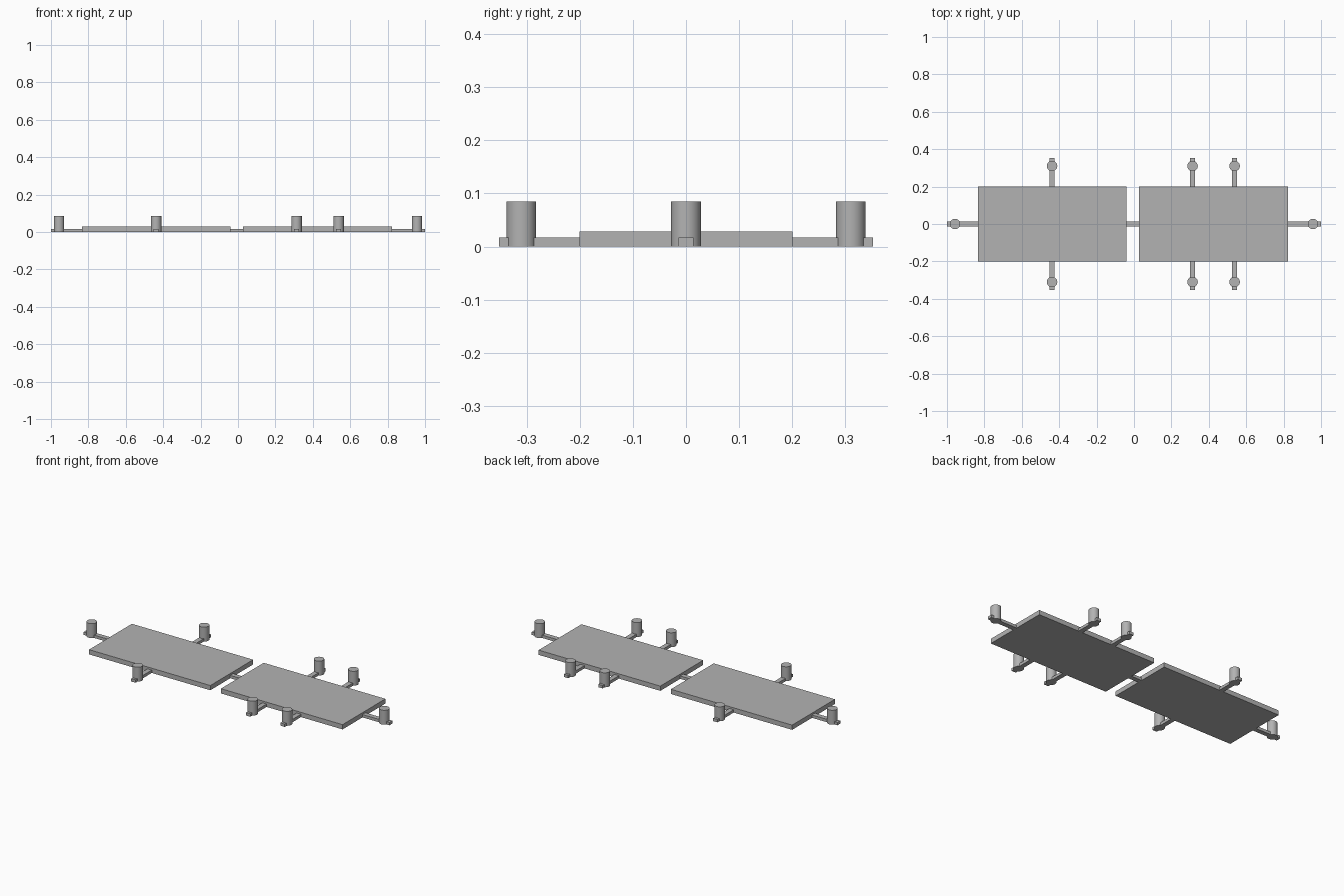
import bpy

cube = bpy.data.objects.get("Cube")
if cube:
    bpy.data.objects.remove(cube, do_unlink=True)

grey = bpy.data.materials.new("plain grey")
grey.use_nodes = True
colour = (0.45, 0.45, 0.45, 1)
grey.diffuse_color = colour
grey.node_tree.nodes["Principled BSDF"].inputs["Base Color"].default_value = colour

PLATE_H, ARM_H, ARM_W = 0.028, 0.017, 0.028
POST_R, POST_H = 0.028, 0.085
HALF_DEPTH, ARM_END, POST_Y = 0.2, 0.352, 0.31


def box(name, x0, x1, y0, y1, height):
    bpy.ops.mesh.primitive_cube_add(
        size=1, location=((x0 + x1) / 2, (y0 + y1) / 2, height / 2))
    ob = bpy.context.object
    ob.name = name
    ob.scale = (x1 - x0, y1 - y0, height)
    bpy.ops.object.transform_apply(location=False, rotation=False, scale=True)
    ob.data.materials.append(grey)


def post(name, x, y):
    bpy.ops.mesh.primitive_cylinder_add(
        vertices=32, radius=POST_R, depth=POST_H, location=(x, y, POST_H / 2))
    ob = bpy.context.object
    ob.name = name
    ob.data.materials.append(grey)
    bpy.ops.object.shade_smooth_by_angle()


# Table tops and the bar joining them
box("right_table_top", -0.834, -0.041, -HALF_DEPTH, HALF_DEPTH, PLATE_H)
box("left_table_top", 0.028, 0.824, -HALF_DEPTH, HALF_DEPTH, PLATE_H)
box("joining_bar", -0.041, 0.028, -ARM_W / 2, ARM_W / 2, ARM_H)

# Seat posts on arms at the two ends
box("right_end_arm", -1.0, -0.834, -ARM_W / 2, ARM_W / 2, ARM_H)
post("right_end_post", -0.957, 0)
box("left_end_arm", 0.824, 1.0, -ARM_W / 2, ARM_W / 2, ARM_H)
post("left_end_post", 0.957, 0)

# Seat posts on arms along the front and back
for i, x in enumerate((-0.438, 0.313, 0.538), 1):
    for label, side in (("front", -1), ("back", 1)):
        y0, y1 = sorted((side * HALF_DEPTH, side * ARM_END))
        box(f"{label}_arm_{i}", x - ARM_W / 2, x + ARM_W / 2, y0, y1, ARM_H)
        post(f"{label}_post_{i}", x, side * POST_Y)
